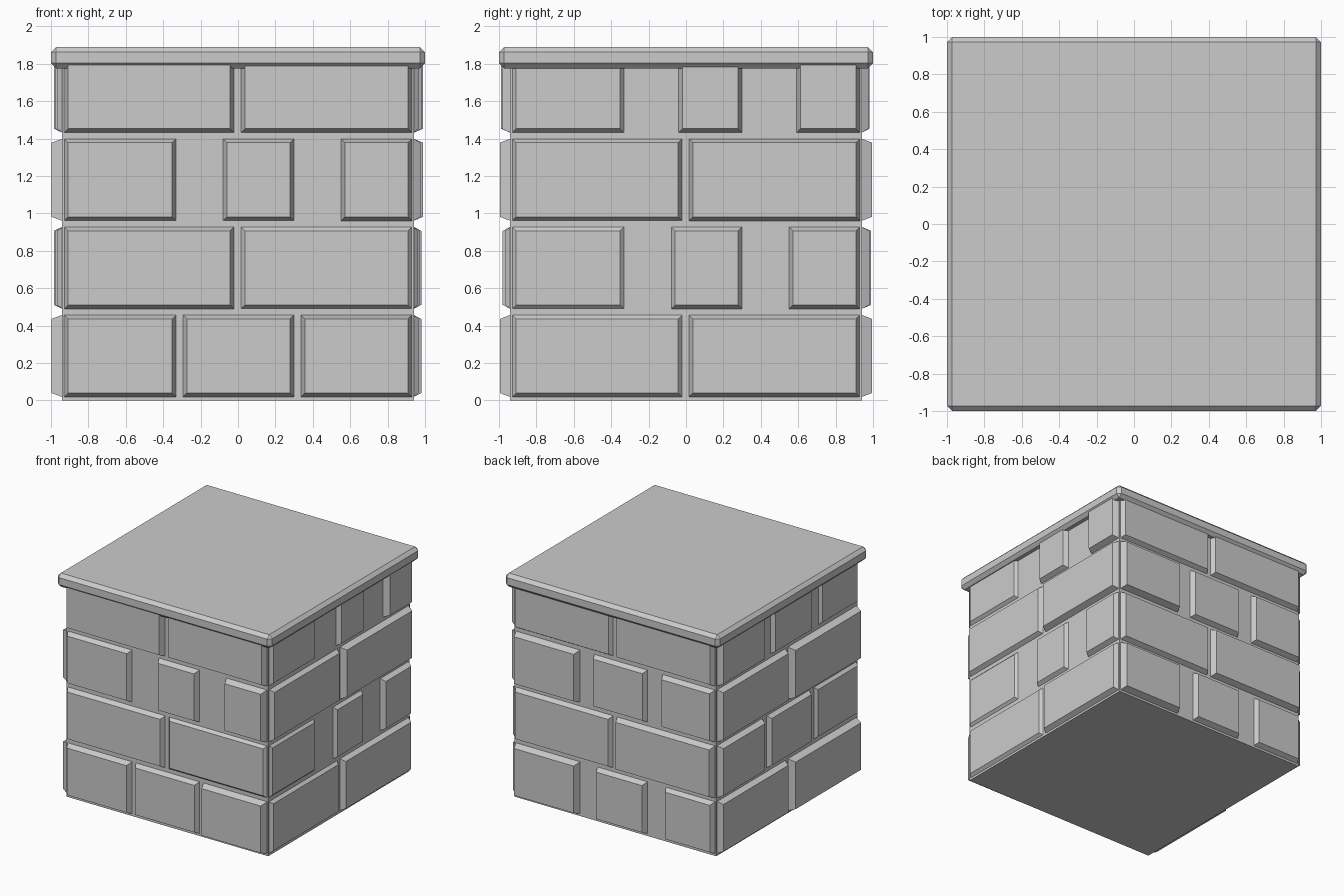
import bpy, bmesh
from math import pi
from mathutils import Matrix

if "Cube" in bpy.data.objects:
    bpy.data.objects.remove(bpy.data.objects["Cube"])

CORE = 0.94      # half width of the plain core
INSET = 0.022    # slope of each brick's edge


def finish(bm, name):
    bmesh.ops.recalc_face_normals(bm, faces=bm.faces[:])
    me = bpy.data.meshes.new(name)
    bm.to_mesh(me)
    bm.free()
    ob = bpy.data.objects.new(name, me)
    bpy.context.collection.objects.link(ob)
    return ob


def box(name, half, z0, z1):
    bm = bmesh.new()
    bmesh.ops.create_cube(bm, size=1)
    for v in bm.verts:
        v.co = (v.co.x * 2 * half, v.co.y * 2 * half, z0 if v.co.z < 0 else z1)
    return finish(bm, name)


def add_brick(bm, u0, u1, z0, z1, out):
    # frustum on the -y side: full size at the core, inset at the outer face
    verts = bmesh.ops.create_cube(bm, size=1)["verts"]
    for v in verts:
        outer = v.co.y < 0
        i = INSET if outer else 0
        v.co = (u0 + i if v.co.x < 0 else u1 - i,
                -out if outer else -CORE + 0.002,
                z0 + i if v.co.z < 0 else z1 - i)


def two(a, b):
    return [(-0.93, -0.02, a), (0.015, 0.93, b)]


def three(s2, s3, a, b, c):
    return [(-0.93, -0.33, a), (s2, 0.30, b), (s3, 0.93, c)]


# brick rows per side, bottom to top: (start, end, outer distance)
sides = {
    "front": [three(-0.295, 0.335, 0.985, 0.98, 0.995), two(0.98, 0.965),
              three(-0.08, 0.55, 0.98, 0.985, 0.995), two(0.99, 0.985)],
    "right": [two(0.965, 0.98), three(-0.08, 0.55, 0.96, 0.97, 0.98),
              two(0.975, 0.99), three(-0.04, 0.59, 0.965, 0.98, 0.99)],
    "back": [three(-0.17, 0.47, 0.995, 0.985, 0.98), two(0.98, 0.99),
             three(-0.20, 0.44, 0.995, 0.98, 0.985), two(0.975, 0.98)],
    "left": [two(0.985, 0.998), three(-0.27, 0.36, 0.985, 0.975, 0.965),
             two(0.985, 0.998), three(-0.22, 0.42, 0.985, 0.975, 0.965)],
}

# plain core
box("core", CORE, 0, 1.80)

# raised bricks, each side turned a quarter from the last
for k, (side, rows) in enumerate(sides.items()):
    bm = bmesh.new()
    for r, row in enumerate(rows):
        z = 0.018 + r * 0.471
        for u0, u1, out in row:
            add_brick(bm, u0, u1, z, z + 0.44, out)
    bmesh.ops.transform(bm, matrix=Matrix.Rotation(k * pi / 2, 4, "Z"), verts=bm.verts[:])
    finish(bm, side + "_bricks")

# chamfered cap slab
cap = box("cap", 1.0, 1.775, 1.89)
bev = cap.modifiers.new("chamfer", "BEVEL")
bev.width = 0.028
bev.segments = 1
